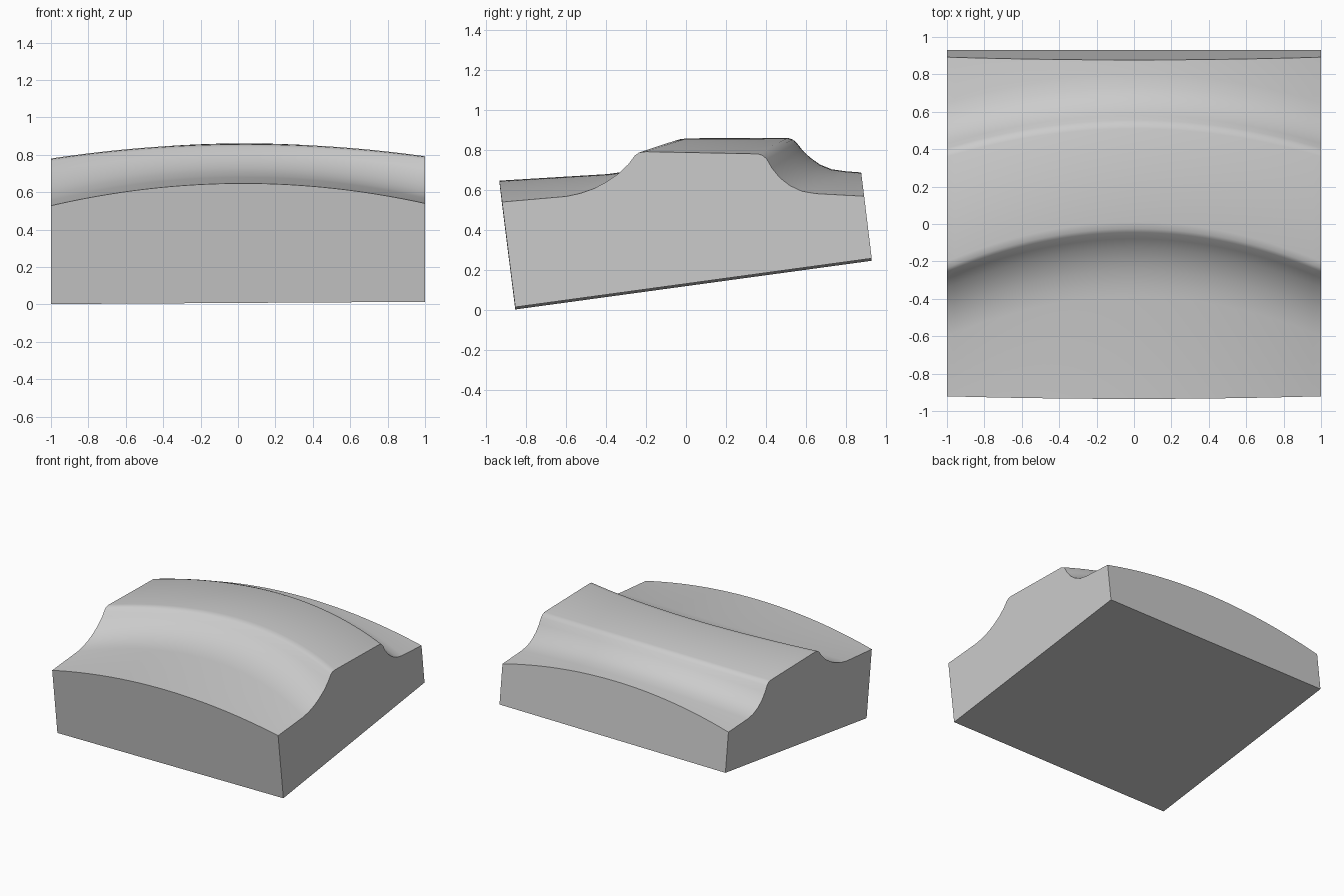
import bpy, bmesh, math

cube = bpy.data.objects.get("Cube")
if cube:
    bpy.data.objects.remove(cube)

COLUMNS = 48
TILT = 0.006   # slight roll of the whole block about y
BOTTOM = [(0.93, 0.252), (-0.855, 0.008)]

# Top profile (y, z) at the outer sides, front to back
SIDE = [(-0.921, 0.534), (-0.6, 0.562), (-0.53, 0.577), (-0.46, 0.602), (-0.4, 0.634),
        (-0.34, 0.675), (-0.29, 0.722), (-0.255, 0.768), (-0.235, 0.782), (-0.2, 0.786),
        (0.36, 0.775), (0.385, 0.767), (0.405, 0.748), (0.43, 0.704), (0.47, 0.655),
        (0.52, 0.616), (0.58, 0.588), (0.65, 0.576), (0.892, 0.563)]

# Matching profile on the centre line, where the crest sits further back
MID = [(-0.935, 0.647), (-0.39, 0.68), (-0.32, 0.69), (-0.25, 0.708), (-0.19, 0.732),
       (-0.13, 0.766), (-0.08, 0.806), (-0.045, 0.843), (-0.025, 0.855), (0.01, 0.859),
       (0.51, 0.861), (0.535, 0.853), (0.555, 0.836), (0.58, 0.803), (0.62, 0.764),
       (0.67, 0.728), (0.73, 0.704), (0.80, 0.694), (0.877, 0.688)]


def section(x):
    """Closed cross-section at x, bowed from the centre to the sides."""
    t = x * x
    top = [(a + (c - a) * t, b + (d - b) * t) for (a, b), (c, d) in zip(MID, SIDE)]
    return [(x, y, z + TILT * x) for y, z in top + BOTTOM]


# Sweep the section across the width and close both ends
bm = bmesh.new()
rings = [[bm.verts.new(p) for p in section(-1 + 2 * i / COLUMNS)] for i in range(COLUMNS + 1)]
count = len(rings[0])
for a, b in zip(rings, rings[1:]):
    for j in range(count):
        k = (j + 1) % count
        bm.faces.new((a[j], a[k], b[k], b[j]))
bm.faces.new(rings[0])
bm.faces.new(rings[-1])
bmesh.ops.recalc_face_normals(bm, faces=bm.faces)

mesh = bpy.data.meshes.new("curved_block")
bm.to_mesh(mesh)
bm.free()
block = bpy.data.objects.new("curved_block", mesh)
bpy.context.collection.objects.link(block)

# Plain grey finish
grey = bpy.data.materials.new("light_grey")
grey.use_nodes = True
colour = (0.6, 0.6, 0.6, 1)
grey.diffuse_color = colour
grey.node_tree.nodes["Principled BSDF"].inputs["Base Color"].default_value = colour
mesh.materials.append(grey)

# Smooth sweep with crisp outer edges
bpy.context.view_layer.objects.active = block
block.select_set(True)
bpy.ops.object.shade_smooth_by_angle(angle=math.radians(35))
